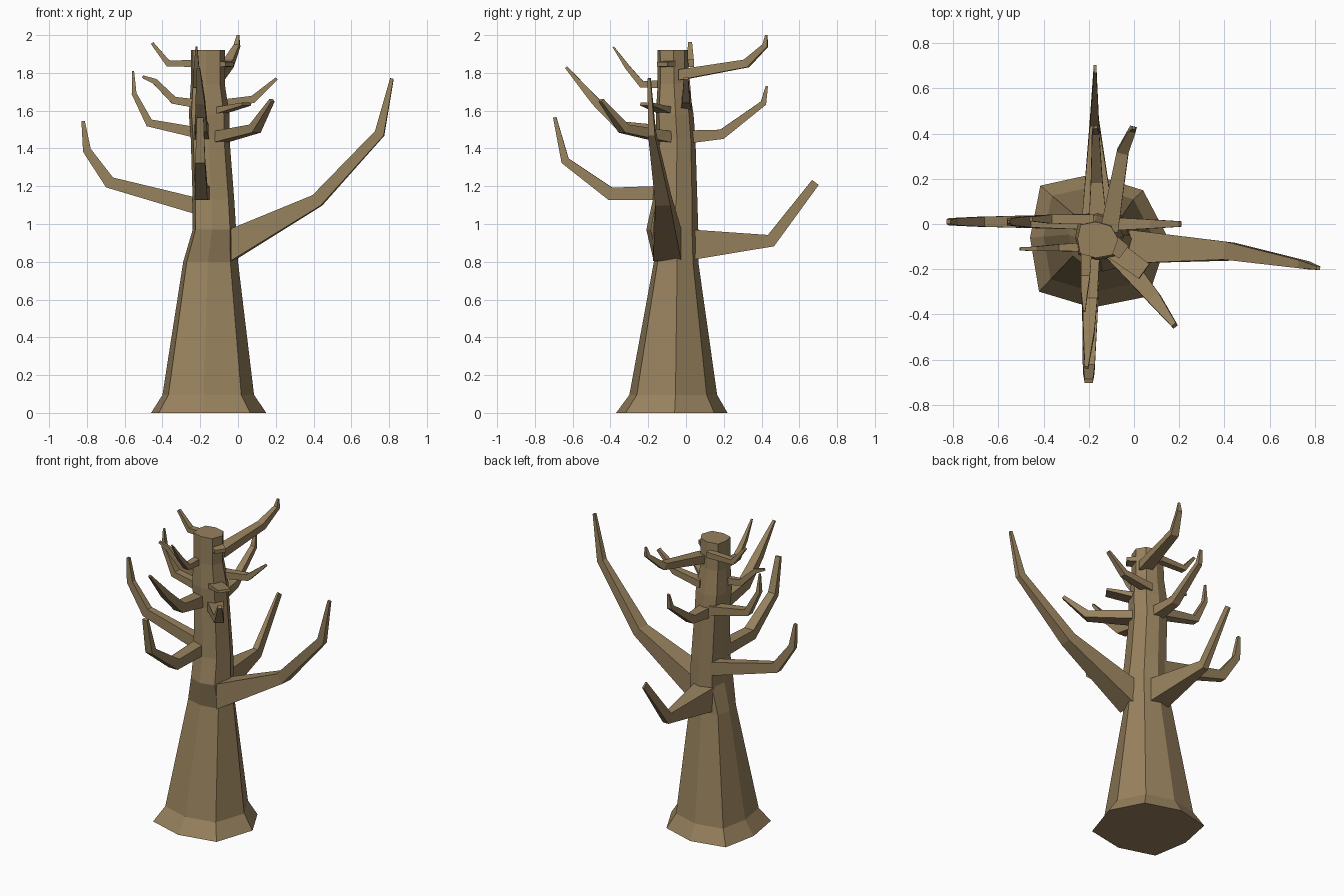
import bpy, bmesh
from mathutils import Vector

bark = bpy.data.materials.new("bark")
bark.diffuse_color = (0.31, 0.22, 0.11, 1)


def loft(name, rings):
    """Skin a list of equal-length vertex rings and cap both ends."""
    bm = bmesh.new()
    loops = [[bm.verts.new(p) for p in ring] for ring in rings]
    n = len(loops[0])
    for a, b in zip(loops, loops[1:]):
        for i in range(n):
            j = (i + 1) % n
            bm.faces.new((a[i], a[j], b[j], b[i]))
    bm.faces.new(loops[0][::-1])
    bm.faces.new(loops[-1])
    bmesh.ops.recalc_face_normals(bm, faces=bm.faces)
    mesh = bpy.data.meshes.new(name)
    bm.to_mesh(mesh)
    bm.free()
    mesh.materials.append(bark)
    obj = bpy.data.objects.new(name, mesh)
    bpy.context.collection.objects.link(obj)
    return obj


# Trunk: an uneven octagon outline rescaled at each height
outline = [(1, 0.05), (0.64, 0.76), (-0.1, 1), (-0.85, 0.83),
           (-1, 0.05), (-0.87, -0.76), (-0.1, -1), (0.72, -0.83)]
levels = [  # z, x min, x max, y min, y max
    (0.00, -0.46, 0.15, -0.37, 0.22),
    (0.095, -0.40, 0.085, -0.30, 0.165),
    (0.80, -0.29, 0.00, -0.17, 0.065),
    (0.97, -0.24, -0.01, -0.21, 0.065),
    (1.13, -0.24, -0.02, -0.175, 0.06),
    (1.45, -0.25, -0.045, -0.155, 0.05),
    (1.58, -0.26, -0.045, -0.16, 0.04),
    (1.74, -0.25, -0.07, -0.15, 0.015),
    (1.92, -0.25, -0.07, -0.15, 0.01)]
loft("trunk", [[((x0 + x1) / 2 + (x1 - x0) / 2 * u,
                 (y0 + y1) / 2 + (y1 - y0) / 2 * v, z) for u, v in outline]
               for z, x0, x1, y0, y1 in levels])


def branch(name, *pts):
    """Four-sided tapering limb; each point is x, y, z, half width, half height."""
    pos = [Vector(p[:3]) for p in pts]
    rings = []
    for i, p in enumerate(pts):
        if i == 0:
            d = pos[1] - pos[0]
            d.z = 0
        elif i == len(pts) - 1:
            d = pos[i] - pos[i - 1]
        else:
            d = (pos[i] - pos[i - 1]).normalized() + (pos[i + 1] - pos[i]).normalized()
        d.normalize()
        flat = pos[-1] - pos[0]
        side = Vector((flat.y, -flat.x, 0)).normalized()
        up = side.cross(d).normalized()
        w, h = p[3], p[4]
        rings.append([pos[i] + side * w * a + up * h * b
                      for a, b in ((-1, -1), (1, -1), (1, 1), (-1, 1))])
    return loft(name, rings)


# Large lower limbs
branch("lower_right_branch", (-0.03, -0.10, 0.89, 0.075, 0.085), (0.42, -0.12, 1.125, 0.04, 0.035),
       (0.75, -0.18, 1.48, 0.018, 0.026), (0.815, -0.195, 1.77, 0.008, 0.009))
branch("lower_left_branch", (-0.20, 0.01, 1.09, 0.035, 0.045), (-0.68, 0.01, 1.22, 0.022, 0.032),
       (-0.80, 0.01, 1.39, 0.016, 0.022), (-0.82, 0.01, 1.545, 0.01, 0.009))
branch("lower_front_branch", (-0.19, -0.12, 1.165, 0.04, 0.037), (-0.195, -0.40, 1.16, 0.034, 0.034),
       (-0.20, -0.64, 1.335, 0.026, 0.022), (-0.20, -0.695, 1.565, 0.018, 0.009))
branch("lower_back_branch", (-0.16, 0.03, 0.89, 0.07, 0.08), (-0.175, 0.45, 0.912, 0.02, 0.034),
       (-0.172, 0.685, 1.22, 0.006, 0.022))

# Middle limbs
branch("middle_front_branch", (-0.19, -0.10, 1.48, 0.04, 0.04), (-0.195, -0.34, 1.515, 0.032, 0.03),
       (-0.20, -0.48, 1.65, 0.025, 0.022), (-0.21, -0.635, 1.83, 0.008, 0.007))
branch("middle_front_right_branch", (-0.10, -0.10, 1.46, 0.05, 0.03), (0.09, -0.33, 1.505, 0.03, 0.024),
       (0.18, -0.45, 1.655, 0.012, 0.01))
branch("middle_back_branch", (-0.16, 0.0, 1.46, 0.04, 0.035), (-0.165, 0.19, 1.475, 0.026, 0.026),
       (-0.17, 0.41, 1.64, 0.016, 0.016), (-0.17, 0.428, 1.73, 0.008, 0.006))
branch("middle_left_branch", (-0.20, 0.01, 1.48, 0.035, 0.03), (-0.47, 0.01, 1.535, 0.025, 0.022),
       (-0.55, 0.01, 1.69, 0.016, 0.013), (-0.555, 0.01, 1.81, 0.006, 0.005))

# Small upper limbs
branch("upper_left_branch", (-0.17, -0.10, 1.63, 0.022, 0.025), (-0.34, -0.105, 1.655, 0.015, 0.02),
       (-0.44, -0.11, 1.755, 0.01, 0.015), (-0.505, -0.11, 1.78, 0.007, 0.007))
branch("upper_right_branch", (-0.12, 0.0, 1.63, 0.03, 0.025), (0.08, 0.0, 1.66, 0.02, 0.02),
       (0.205, 0.0, 1.77, 0.012, 0.008))
branch("upper_front_right_stub", (-0.12, -0.09, 1.595, 0.045, 0.02), (0.045, -0.21, 1.635, 0.04, 0.008))
branch("top_left_branch", (-0.18, 0.02, 1.85, 0.022, 0.02), (-0.37, 0.022, 1.85, 0.02, 0.017),
       (-0.455, 0.022, 1.958, 0.01, 0.008))
branch("top_back_branch", (-0.11, -0.03, 1.79, 0.04, 0.028), (-0.05, 0.32, 1.85, 0.026, 0.022),
       (-0.005, 0.42, 1.945, 0.015, 0.014), (0.0, 0.425, 2.0, 0.006, 0.005))
branch("top_front_branch", (-0.21, -0.10, 1.74, 0.025, 0.022), (-0.215, -0.235, 1.74, 0.02, 0.018),
       (-0.22, -0.31, 1.83, 0.014, 0.013), (-0.22, -0.385, 1.938, 0.005, 0.004))
branch("top_front_right_stub", (-0.13, -0.06, 1.85, 0.04, 0.02), (-0.045, -0.125, 1.845, 0.035, 0.012))
